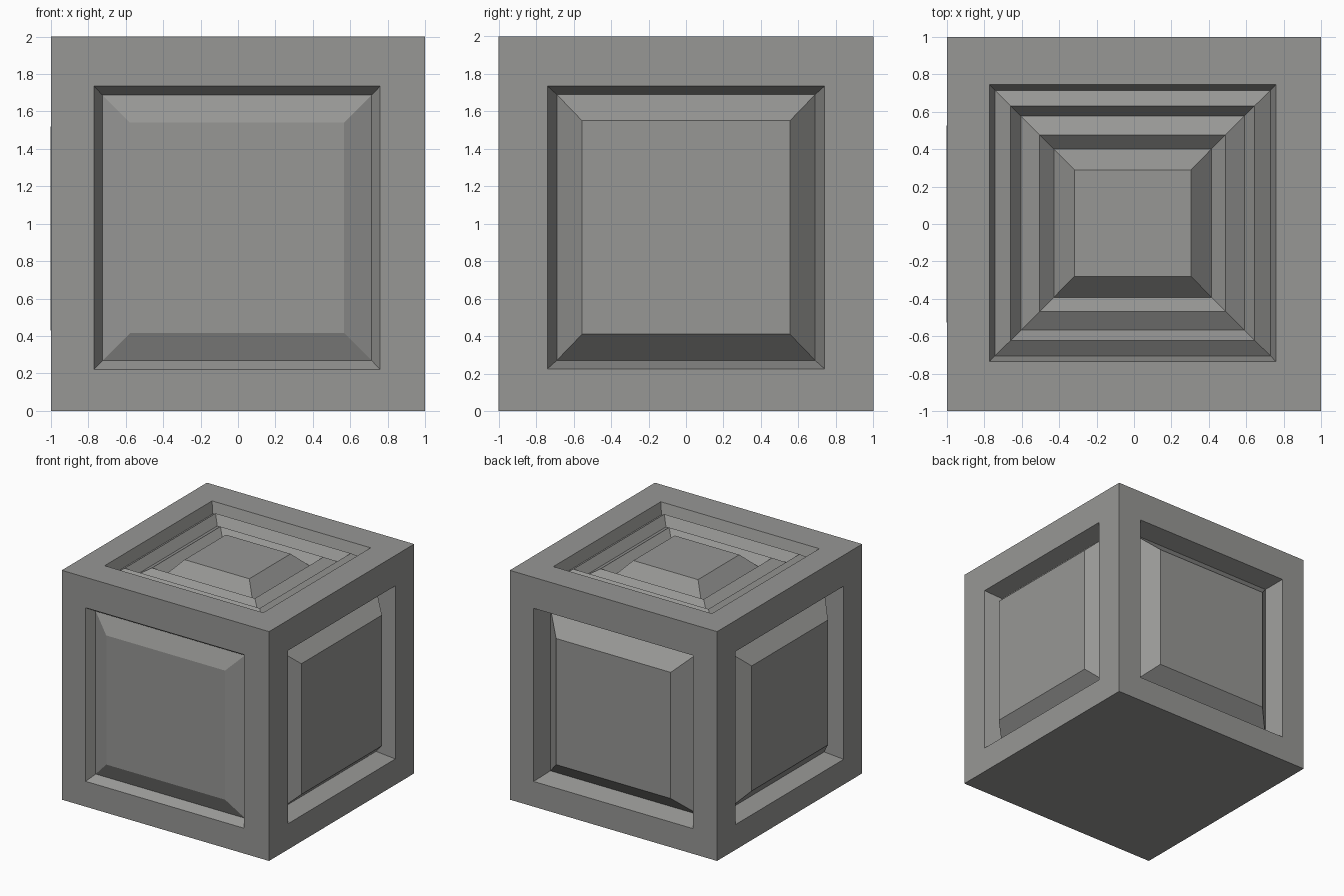
import bpy
import bmesh
from math import radians
from mathutils import Matrix, Vector

cube = bpy.data.objects.get("Cube")
if cube:
    bpy.data.objects.remove(cube, do_unlink=True)

# Stone colour
stone = bpy.data.materials.new("grey_stone")
stone.use_nodes = True
stone_colour = (0.31, 0.31, 0.30, 1)
stone.diffuse_color = stone_colour
stone.node_tree.nodes["Principled BSDF"].inputs["Base Color"].default_value = stone_colour


def add_ring(bm, placement, centre, half_width, half_height, depth):
    """Four corners of a rectangle sunk to a depth below one side of the block."""
    corners = ((-1, -1), (1, -1), (1, 1), (-1, 1))
    return [
        bm.verts.new(placement @ Vector((centre[0] + sx * half_width,
                                         depth - 1,
                                         centre[1] + sy * half_height)))
        for sx, sy in corners
    ]


def add_side(bm, placement, centre, rings):
    """One side: square border, then nested rectangles, closed by a flat panel."""
    outer = add_ring(bm, placement, (0, 0), 1, 1, 0)
    for ring in rings:
        inner = add_ring(bm, placement, centre, *ring)
        for i in range(4):
            j = (i + 1) % 4
            bm.faces.new((outer[i], outer[j], inner[j], inner[i]))
        outer = inner
    bm.faces.new(outer)


# Each ring: half width, half height, depth
front_rings = [(0.765, 0.757, 0), (0.72, 0.71, 0.075), (0.573, 0.563, 0.01)]
right_rings = [(0.74, 0.755, 0), (0.69, 0.71, 0.15), (0.555, 0.57, 0)]
back_rings = [(0.77, 0.755, 0), (0.72, 0.71, 0.16), (0.553, 0.55, 0)]
left_rings = [(0.745, 0.755, 0), (0.69, 0.71, 0.15), (0.525, 0.545, -0.002)]

# Top: alternating grooves and ridges around a raised centre
top_rings = [
    (0.765, 0.74, 0), (0.737, 0.71, 0.095),
    (0.652, 0.627, 0.035), (0.597, 0.572, 0.11),
    (0.497, 0.472, 0.05), (0.422, 0.397, 0.12),
    (0.312, 0.285, 0),
]

bm = bmesh.new()
lift = Matrix.Translation((0, 0, 1))

# Four upright sides
sides = [
    (front_rings, (-0.005, -0.022)),
    (right_rings, (0, -0.02)),
    (back_rings, (0, -0.025)),
    (left_rings, (0, -0.025)),
]
for turn, (rings, centre) in enumerate(sides):
    add_side(bm, lift @ Matrix.Rotation(radians(90 * turn), 4, "Z"), centre, rings)

# Stepped top and plain base
add_side(bm, lift @ Matrix.Rotation(radians(-90), 4, "X"), (-0.007, 0.005), top_rings)
add_side(bm, lift @ Matrix.Rotation(radians(90), 4, "X"), (0, 0), [])

# Join the sides along the block's edges
bmesh.ops.remove_doubles(bm, verts=bm.verts, dist=0.0005)
bmesh.ops.recalc_face_normals(bm, faces=bm.faces)
mesh = bpy.data.meshes.new("panelled_block")
bm.to_mesh(mesh)
bm.free()
mesh.materials.append(stone)
block = bpy.data.objects.new("panelled_block", mesh)
bpy.context.collection.objects.link(block)
